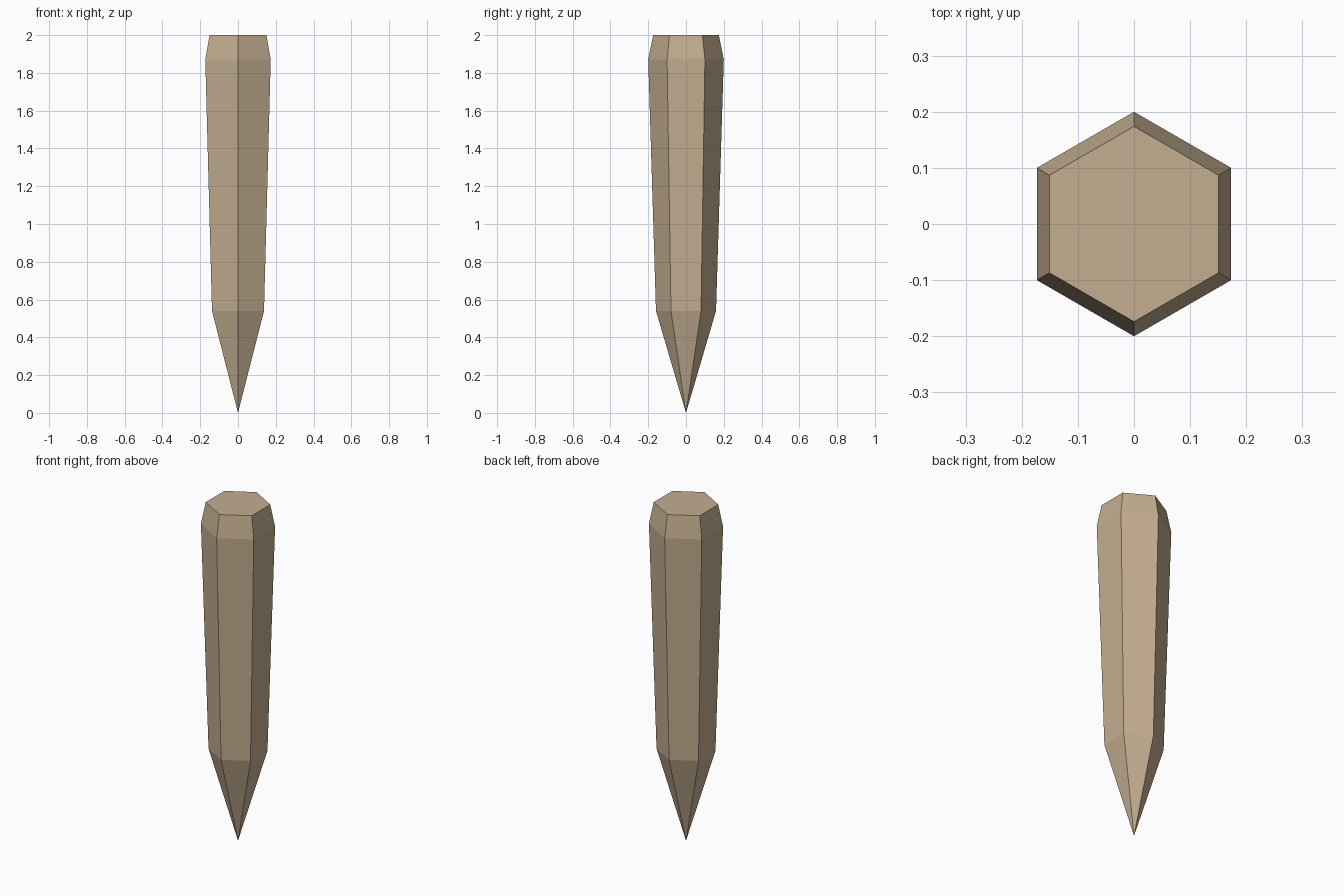
import bpy, bmesh
from math import sin, cos, pi

if "Cube" in bpy.data.objects:
    bpy.data.objects.remove(bpy.data.objects["Cube"])

SIDES = 6
# Profile rings from bottom to top: (radius, height)
PROFILE = [(0.159, 0.54), (0.20, 1.87), (0.174, 2.0)]

# Wooden stake: pointed tip, tapered shaft, chamfered flat head
bm = bmesh.new()
tip = bm.verts.new((0, 0, 0))
rings = [[bm.verts.new((r * cos(pi / 2 + 2 * pi * i / SIDES),
                        r * sin(pi / 2 + 2 * pi * i / SIDES), z))
          for i in range(SIDES)] for r, z in PROFILE]

for i in range(SIDES):
    j = (i + 1) % SIDES
    bm.faces.new((tip, rings[0][j], rings[0][i]))
    for low, high in zip(rings, rings[1:]):
        bm.faces.new((low[i], low[j], high[j], high[i]))
bm.faces.new(rings[-1])
bmesh.ops.recalc_face_normals(bm, faces=bm.faces)

mesh = bpy.data.meshes.new("wooden_stake")
bm.to_mesh(mesh)
bm.free()
stake = bpy.data.objects.new("wooden_stake", mesh)
bpy.context.collection.objects.link(stake)

# Pale wood colour
wood = bpy.data.materials.new("pale_wood")
wood.diffuse_color = (0.55, 0.42, 0.28, 1)
wood.use_nodes = True
wood.node_tree.nodes["Principled BSDF"].inputs["Base Color"].default_value = wood.diffuse_color
mesh.materials.append(wood)
